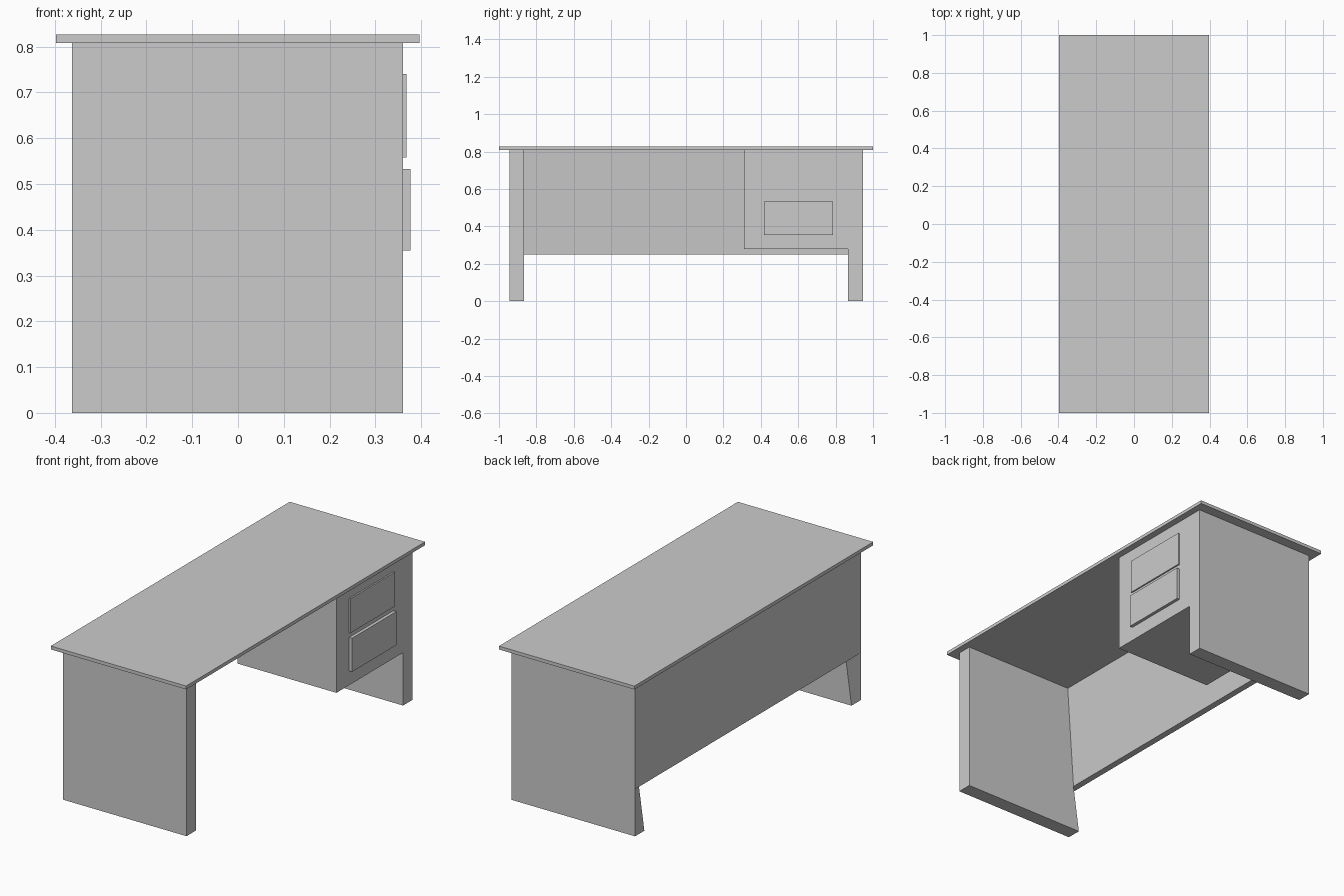
import bpy, bmesh

if "Cube" in bpy.data.objects:
    bpy.data.objects.remove(bpy.data.objects["Cube"])

FRONT, BACK = 0.36, -0.363      # working side and closed side (x)
OUT, INN = 0.945, 0.867         # outer and inner planes of the end panels (y)
TOP, LOW = 0.808, 0.25          # underside of the worktop, bottom of the back panel
IN_LOW, IN_TOP = -0.328, -0.29  # sloping inner side of the back panel (x)


def box(name, x, y, z):
    bm = bmesh.new()
    bmesh.ops.create_cube(bm, size=1)
    for v in bm.verts:
        for i, (a, b) in enumerate((x, y, z)):
            v.co[i] = b if v.co[i] > 0 else a
    return finish(name, bm)


def loft(name, ring_a, ya, ring_b, yb):
    """Join two xz outlines; ya / yb give the y of every outline point."""
    bm = bmesh.new()
    a = [bm.verts.new((x, y, z)) for (x, z), y in zip(ring_a, ya)]
    b = [bm.verts.new((x, y, z)) for (x, z), y in zip(ring_b, yb)]
    bm.faces.new(a)
    bm.faces.new(b[::-1])
    n = len(a)
    for i in range(n):
        j = (i + 1) % n
        bm.faces.new((a[i], b[i], b[j], a[j]))
    bmesh.ops.recalc_face_normals(bm, faces=bm.faces)
    return finish(name, bm)


def finish(name, bm):
    me = bpy.data.meshes.new(name)
    bm.to_mesh(me)
    bm.free()
    ob = bpy.data.objects.new(name, me)
    bpy.context.collection.objects.link(ob)
    return ob


# Worktop
box("worktop", (-0.397, 0.396), (-1, 1), (TOP, 0.826))

# End panels, their rear inner edge leaning forward to meet the back panel
outer = [(FRONT, 0), (FRONT, TOP), (BACK, TOP), (BACK, LOW), (BACK, 0)]
inner = [(FRONT, 0), (FRONT, TOP), (IN_TOP, TOP), (IN_LOW, LOW), (BACK, 0)]
for side, s in (("left", -1), ("right", 1)):
    loft(side + "_end_panel", outer, [s * OUT] * 5, inner, [s * INN] * 5)

# Back panel, mitred into the end panels
section = [(BACK, LOW), (IN_LOW, LOW), (IN_TOP, TOP), (BACK, TOP)]
ends = [OUT, INN, INN, OUT]
loft("back_panel", section, [-y for y in ends], section, ends)

# Drawer cabinet and two drawer fronts
box("drawer_cabinet", (-0.22, FRONT), (0.31, INN), (0.28, TOP))
box("upper_drawer", (FRONT, 0.368), (0.416, 0.787), (0.558, 0.74))
box("lower_drawer", (FRONT, 0.377), (0.416, 0.787), (0.355, 0.533))
